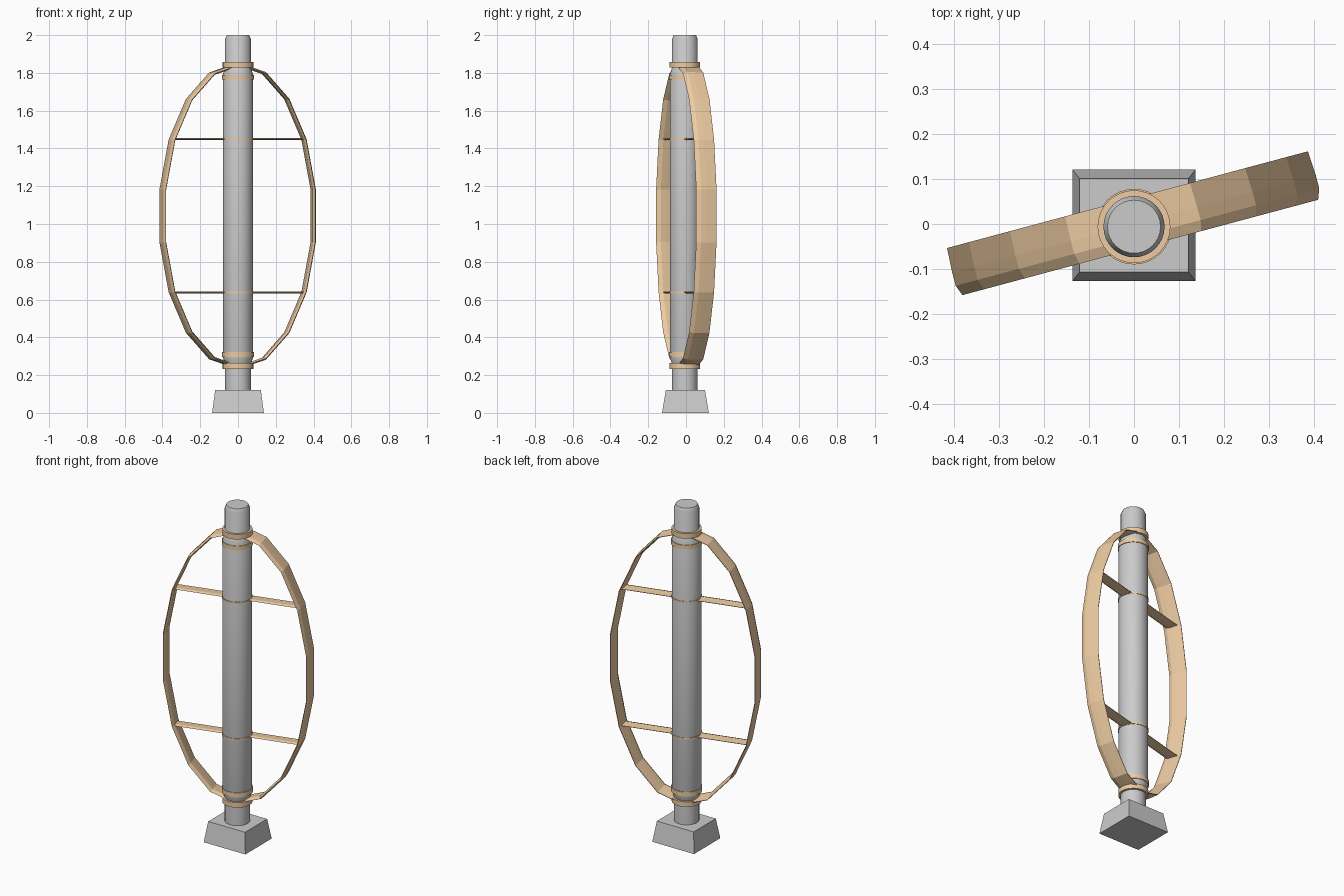
import bpy, bmesh, math
from mathutils import Vector, Matrix

if "Cube" in bpy.data.objects:
    bpy.data.objects.remove(bpy.data.objects["Cube"])

MY = -0.006            # mast centre in y
CZ = 1.043             # mid height of the rotor
TURN = Matrix.Rotation(math.radians(15), 4, 'Z')

tan = bpy.data.materials.new("tan")
tan.diffuse_color = (0.85, 0.6, 0.36, 1)
tan.use_nodes = True
tan.node_tree.nodes["Principled BSDF"].inputs["Base Color"].default_value = tan.diffuse_color


def finish(name, bm, mat=None, smooth=False):
    bmesh.ops.recalc_face_normals(bm, faces=bm.faces[:])
    me = bpy.data.meshes.new(name)
    bm.to_mesh(me)
    bm.free()
    ob = bpy.data.objects.new(name, me)
    bpy.context.collection.objects.link(ob)
    if mat:
        me.materials.append(mat)
    if smooth:
        bpy.ops.object.select_all(action='DESELECT')
        ob.select_set(True)
        bpy.context.view_layer.objects.active = ob
        bpy.ops.object.shade_smooth_by_angle(angle=math.radians(25))
    return ob


def loft(name, sections, mat=None, smooth=False):
    """Join equal-length closed sections, capping both ends."""
    bm = bmesh.new()
    rows = [[bm.verts.new(p) for p in s] for s in sections]
    n = len(rows[0])
    for a, b in zip(rows, rows[1:]):
        for i in range(n):
            j = (i + 1) % n
            bm.faces.new((a[i], a[j], b[j], b[i]))
    bm.faces.new(rows[0])
    bm.faces.new(rows[-1])
    return finish(name, bm, mat, smooth)


def lathe(name, profile, mat=None, n=32):
    secs = [[(r * math.cos(math.tau * i / n), MY + r * math.sin(math.tau * i / n), z)
             for i in range(n)] for r, z in profile]
    return loft(name, secs, mat, True)


# Base block
loft("base", [[(sx * hx, -0.003 + sy * hy, z) for sx, sy in
               ((-1, -1), (1, -1), (1, 1), (-1, 1))]
              for hx, hy, z in ((0.137, 0.124, 0), (0.121, 0.104, 0.12))])

# Fixed mast with bevelled cap, and rotating sleeve tapering at both ends
lathe("mast", [(0.068, 0.11), (0.068, 1.98), (0.059, 2.0)])
lathe("sleeve", [(0.069, 0.262), (0.08, 0.295), (0.08, 1.79), (0.069, 1.825)])

# Hub rings and strut collars
for name, r, z0, z1 in (("lower_hub", 0.081, 0.233, 0.263),
                        ("lower_ring", 0.084, 0.295, 0.322),
                        ("upper_ring", 0.084, 1.765, 1.79),
                        ("upper_hub", 0.081, 1.828, 1.858),
                        ("lower_collar", 0.083, 0.633, 0.643),
                        ("upper_collar", 0.083, 1.445, 1.455)):
    lathe(name, [(r, z0), (r, z1)], tan)

# Curved blades and flat struts, mirrored left to right then turned
AIRFOIL = ((-0.054, -0.009), (-0.030, 0.0), (0.0, 0.0), (0.056, -0.003),
           (0.056, -0.006), (0.0, -0.014), (-0.030, -0.017))
ANGLES = (-90, -70, -50, -30, -10, 10, 30, 50, 70, 90)
for side, s in (("right", 1), ("left", -1)):
    secs = []
    for a in ANGLES:
        c, q = math.cos(math.radians(a)), math.sin(math.radians(a))
        nrm = Vector((c / 0.425, 0, q / 0.81)).normalized()
        p = Vector((0.425 * c, 0, CZ + 0.81 * q))
        pts = [p + nrm * d + Vector((0, v, 0)) for v, d in AIRFOIL]
        secs.append([TURN @ Vector((s * k.x, k.y, k.z)) for k in pts])
    loft(side + "_blade", secs, tan)

    for level, z in (("lower", 0.638), ("upper", 1.45)):
        foil = ((-0.034, 0), (-0.018, 0.005), (0.034, 0.001),
                (0.034, -0.001), (-0.018, -0.005))
        secs = [[TURN @ Vector((s * u, v, z + h)) for v, h in foil]
                for u in (0.05, 0.36)]
        loft(side + "_" + level + "_strut", secs, tan)
